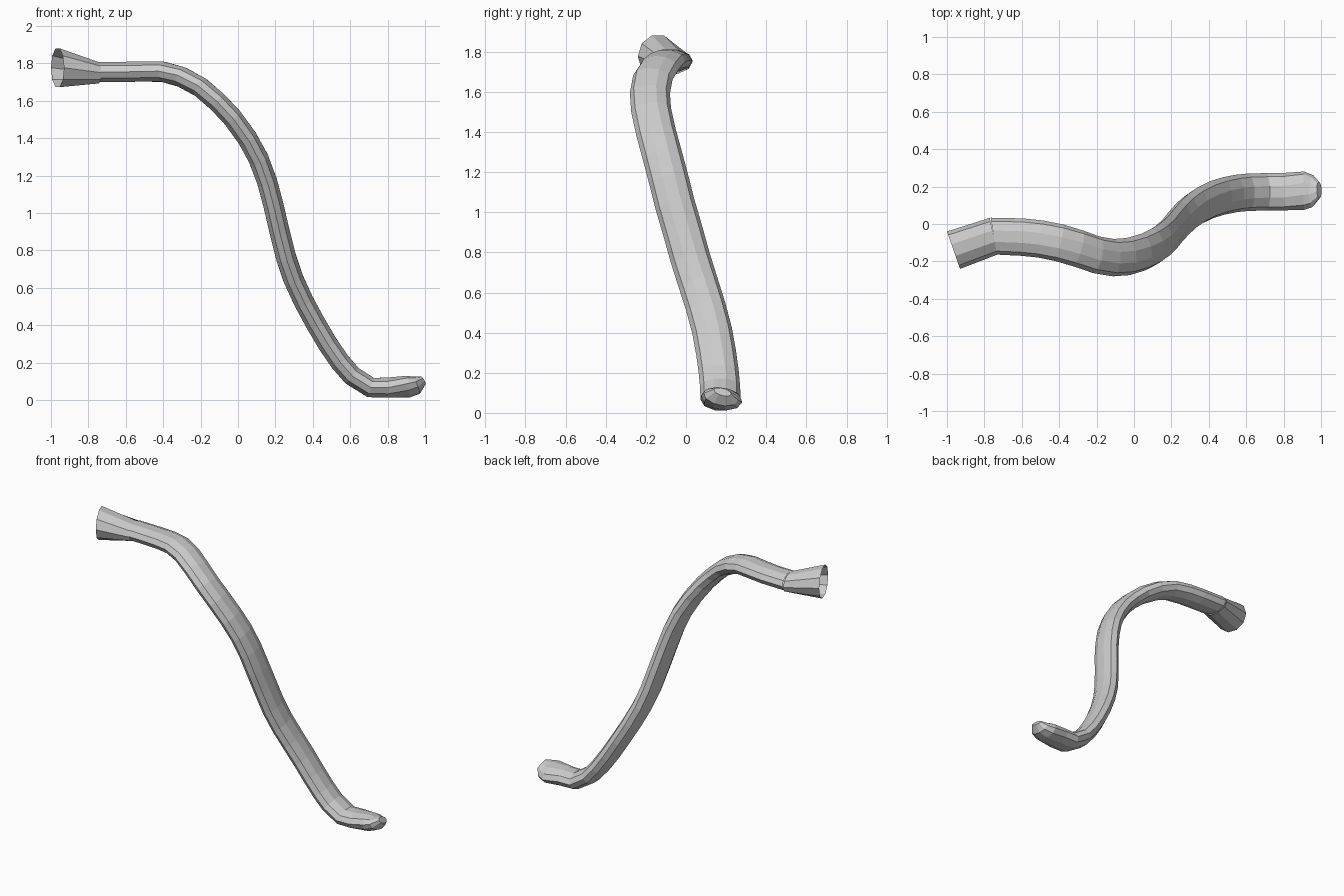
import bpy, bmesh, math
from mathutils import Vector

if "Cube" in bpy.data.objects:
    bpy.data.objects.remove(bpy.data.objects["Cube"])

SIDES = 10


def sweep(name, stations, tangents=None, cap_end=False):
    """Skin oval rings along a path; station = x, y, z, half width, half height, roll in degrees."""
    bm = bmesh.new()
    pts = [Vector(s[:3]) for s in stations]
    rings = []
    for i, s in enumerate(stations):
        if tangents and i in tangents:
            t = Vector(tangents[i]).normalized()
        else:
            a, b = pts[max(i - 1, 0)], pts[min(i + 1, len(pts) - 1)]
            t = (b - a).normalized()
        # the wide axis stays close to y
        y = Vector((0, 1, 0))
        wide = (y - t * y.dot(t)).normalized()
        thin = t.cross(wide)
        roll = math.radians(s[5])
        u = wide * math.cos(roll) + thin * math.sin(roll)
        v = t.cross(u)
        ring = []
        for k in range(SIDES):
            ang = 2 * math.pi * k / SIDES
            ring.append(bm.verts.new(pts[i] + u * (s[3] * math.cos(ang)) + v * (s[4] * 1.03 * math.sin(ang))))
        rings.append(ring)
    for r0, r1 in zip(rings, rings[1:]):
        for k in range(SIDES):
            n = (k + 1) % SIDES
            bm.faces.new((r0[k], r0[n], r1[n], r1[k]))
    if cap_end:
        bm.faces.new(rings[-1])
    bmesh.ops.recalc_face_normals(bm, faces=bm.faces[:])
    mesh = bpy.data.meshes.new(name)
    bm.to_mesh(mesh)
    bm.free()
    ob = bpy.data.objects.new(name, mesh)
    bpy.context.collection.objects.link(ob)
    return ob


# Long curved pipe, centre line from upper left to lower right
path = [
    (-0.75, -0.065, 1.755), (-0.60, -0.07, 1.755), (-0.50, -0.08, 1.757),
    (-0.40, -0.10, 1.755), (-0.30, -0.13, 1.727), (-0.20, -0.165, 1.672),
    (-0.11, -0.18, 1.595), (-0.03, -0.174, 1.51), (0.05, -0.15, 1.40),
    (0.11, -0.12, 1.29), (0.155, -0.088, 1.17), (0.19, -0.055, 1.04),
    (0.22, -0.017, 0.91), (0.255, 0.022, 0.77), (0.295, 0.06, 0.65),
    (0.35, 0.098, 0.53), (0.415, 0.13, 0.41), (0.48, 0.15, 0.30),
    (0.545, 0.163, 0.205), (0.61, 0.17, 0.13), (0.71, 0.172, 0.067),
    (0.80, 0.173, 0.067),
]
pipe = [(x, y, z, 0.1, 0.055, 0) for x, y, z in path]
# Rounded, slightly twisted closed tip
pipe += [
    (0.91, 0.178, 0.071, 0.104, 0.055, -10),
    (0.955, 0.175, 0.08, 0.088, 0.045, -12),
    (0.99, 0.182, 0.105, 0.045, 0.022, -12),
]
sweep("curved_pipe", pipe, {0: (1, 0.17, 0)}, cap_end=True)

# Open flared mouth at the upper end
axis = (0.945, 0.33, 0)
sweep("flared_mouth", [
    (-0.965, -0.14, 1.777, 0.106, 0.106, 0),
    (-0.75, -0.065, 1.75, 0.1, 0.058, 0),
], {0: axis, 1: (1, 0.22, 0)})
